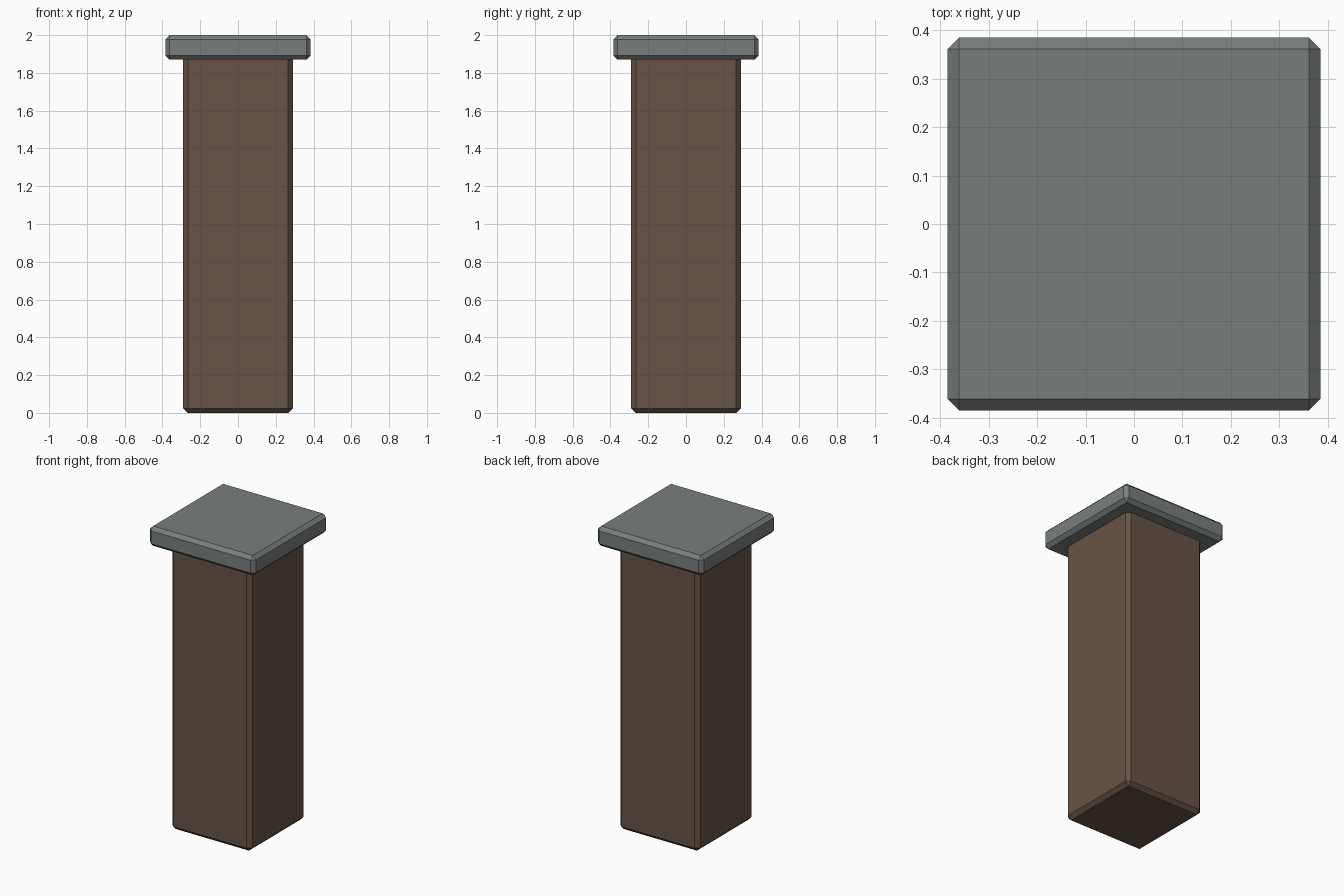
import bpy

if "Cube" in bpy.data.objects:
    bpy.data.objects.remove(bpy.data.objects["Cube"])


def material(name, srgb):
    m = bpy.data.materials.new(name)
    lin = [((c / 255 + 0.055) / 1.055) ** 2.4 for c in srgb]
    m.diffuse_color = (*lin, 1)
    m.use_nodes = True
    m.node_tree.nodes["Principled BSDF"].inputs["Base Color"].default_value = m.diffuse_color
    return m


def bevelled_box(name, width, z0, z1, bevel, mat):
    bpy.ops.mesh.primitive_cube_add(size=1, location=(0, 0, (z0 + z1) / 2))
    ob = bpy.context.object
    ob.name = name
    ob.scale = (width, width, z1 - z0)
    bpy.ops.object.transform_apply(location=False, rotation=False, scale=True)
    mod = ob.modifiers.new("chamfer", 'BEVEL')
    mod.width = bevel
    mod.segments = 1
    ob.data.materials.append(mat)
    return ob


brown = material("brown", (104, 84, 70))
grey = material("grey", (121, 127, 125))

# Square column, its top tucked inside the cap
bevelled_box("column", 0.58, 0.0, 1.9, 0.024, brown)
# Overhanging slab on top
bevelled_box("cap", 0.77, 1.87, 2.0, 0.023, grey)
